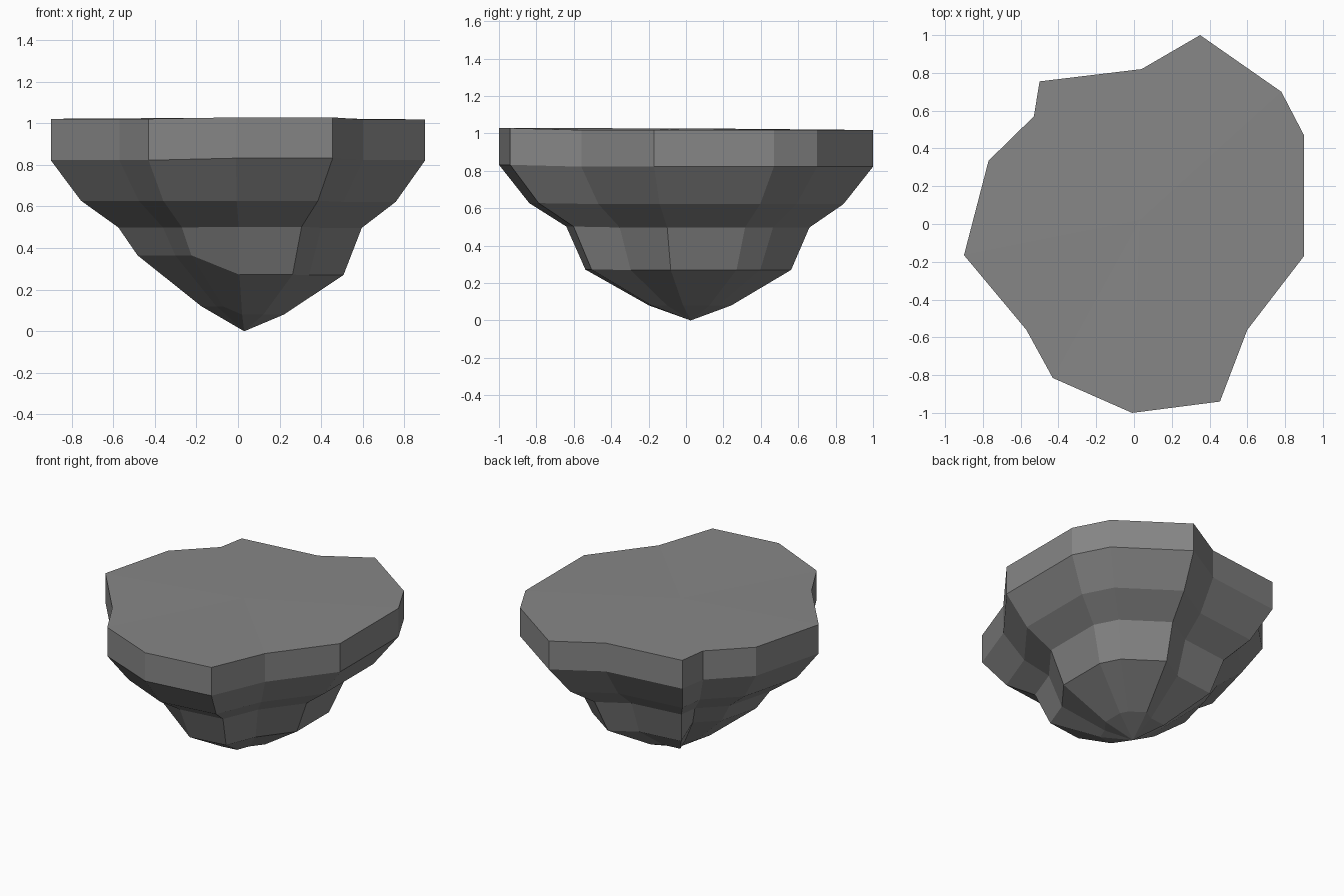
import bpy, bmesh

if "Cube" in bpy.data.objects:
    bpy.data.objects.remove(bpy.data.objects["Cube"])

# Plan outline of the floating rock, counter-clockwise
OUTLINE = [(0.35, 1.0), (0.04, 0.82), (-0.50, 0.755), (-0.53, 0.57),
           (-0.77, 0.335), (-0.90, -0.165), (-0.57, -0.56), (-0.43, -0.815),
           (-0.01, -1.0), (0.455, -0.94), (0.60, -0.56), (0.90, -0.17),
           (0.90, 0.47), (0.78, 0.70)]
RAISED = {3, 4, 5, 6, 7}    # left corners whose lower rings sit higher
FRONT = {8, 9}              # front corners, a touch higher at the rim

# Rings from rim to tip: scale, centre offset, height, lift of raised corners, lift of front corners
RINGS = [(1.00, 0.000, 1.018, 0.003, 0.01),
         (1.00, 0.000, 0.822, 0.0, 0.01),
         (0.84, 0.002, 0.622, 0.005, 0.005),
         (0.65, 0.010, 0.497, 0.002, 0.005),
         (0.55, 0.012, 0.27, 0.095, 0.002),
         (0.22, 0.022, 0.08, 0.04, 0.0)]

bm = bmesh.new()
rings = []
for scale, off, z, lift, front in RINGS:
    ring = []
    for i, (x, y) in enumerate(OUTLINE):
        h = z + (lift if i in RAISED else 0) + (front if i in FRONT else 0)
        ring.append(bm.verts.new((x * scale + off, y * scale + off, h)))
    rings.append(ring)

n = len(OUTLINE)
# Faceted sides
for a, b in zip(rings, rings[1:]):
    for i in range(n):
        j = (i + 1) % n
        bm.faces.new((a[i], b[i], b[j], a[j]))

# Flat top and pointed underside as triangle fans
top = bm.verts.new((0.03, 0.02, 1.027))
tip = bm.verts.new((0.03, 0.025, 0.0))
for i in range(n):
    j = (i + 1) % n
    bm.faces.new((rings[0][i], rings[0][j], top))
    bm.faces.new((rings[-1][j], rings[-1][i], tip))

bmesh.ops.recalc_face_normals(bm, faces=bm.faces)
mesh = bpy.data.meshes.new("floating_rock")
bm.to_mesh(mesh)
bm.free()

# Dark grey stone
stone = bpy.data.materials.new("dark_stone")
stone.diffuse_color = (0.24, 0.24, 0.24, 1)
stone.use_nodes = True
stone.node_tree.nodes["Principled BSDF"].inputs["Base Color"].default_value = stone.diffuse_color
mesh.materials.append(stone)
rock = bpy.data.objects.new("floating_rock", mesh)
bpy.context.collection.objects.link(rock)
